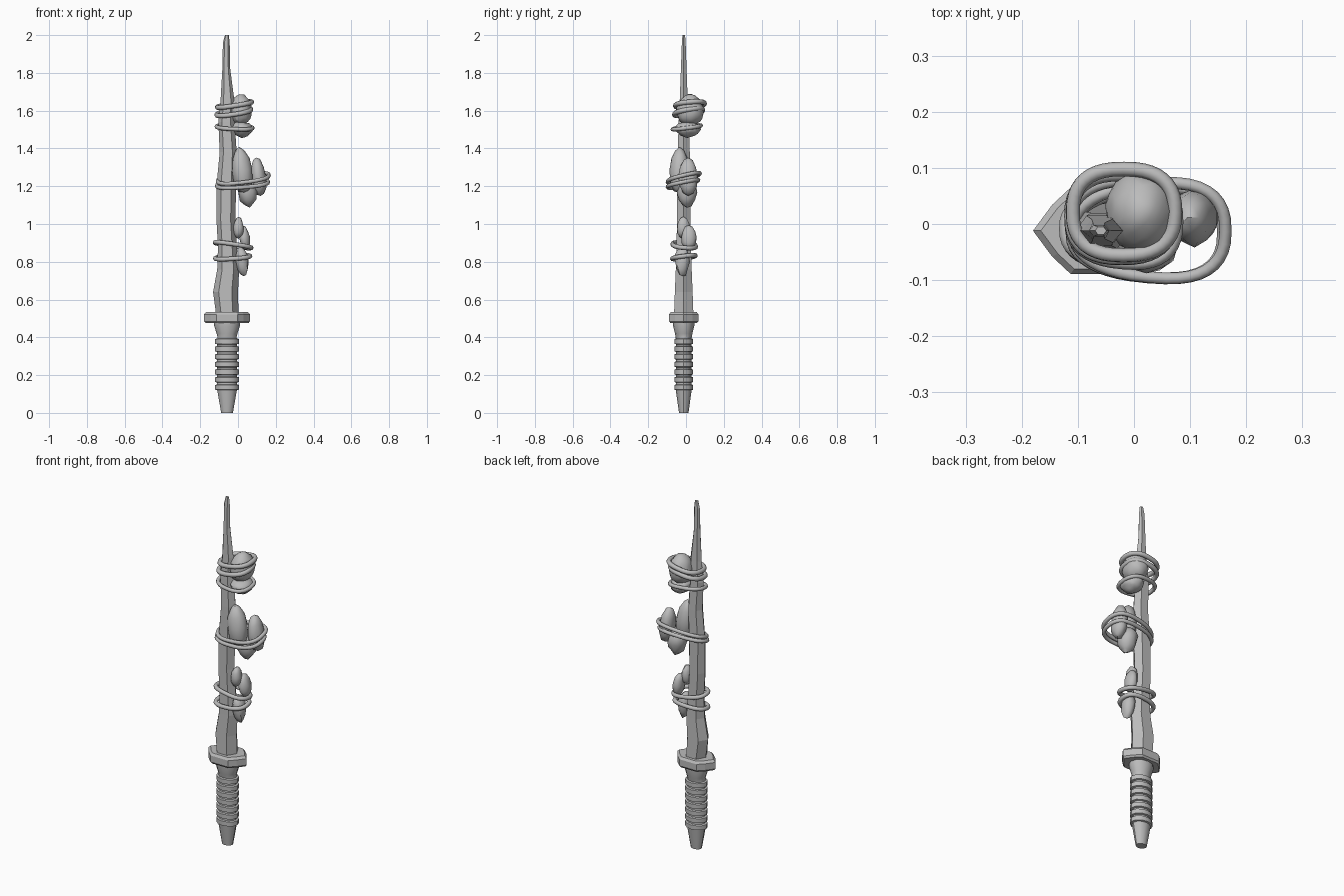
import bpy, bmesh, random
from math import cos, sin, pi
from mathutils import Vector, Matrix

if "Cube" in bpy.data.objects:
    bpy.data.objects.remove(bpy.data.objects["Cube"])

grey = bpy.data.materials.new("plain grey")
grey.use_nodes = True
COLOUR = (0.5, 0.5, 0.5, 1)
grey.diffuse_color = COLOUR
grey.node_tree.nodes["Principled BSDF"].inputs["Base Color"].default_value = COLOUR

CX, CY = -0.058, -0.012  # axis of the handle


def finish(name, bm, smooth=None):
    bmesh.ops.recalc_face_normals(bm, faces=bm.faces)
    mesh = bpy.data.meshes.new(name)
    bm.to_mesh(mesh)
    bm.free()
    mesh.materials.append(grey)
    ob = bpy.data.objects.new(name, mesh)
    bpy.context.collection.objects.link(ob)
    if smooth is not None:
        bpy.ops.object.select_all(action='DESELECT')
        ob.select_set(True)
        bpy.context.view_layer.objects.active = ob
        bpy.ops.object.shade_smooth_by_angle(angle=smooth)
    return ob


def loft(name, section, stations, smooth=None):
    """Skin a unit cross-section through (z, centre x, half width, half depth)."""
    bm = bmesh.new()
    rings = [[bm.verts.new((x + a * w, CY + b * d, z)) for a, b in section]
             for z, x, w, d in stations]
    n = len(section)
    for low, high in zip(rings, rings[1:]):
        for i in range(n):
            bm.faces.new((low[i], low[(i + 1) % n], high[(i + 1) % n], high[i]))
    bm.faces.new(rings[0])
    bm.faces.new(rings[-1])
    return finish(name, bm, smooth)


def polygon(n):
    return [(cos(2 * pi * i / n), sin(2 * pi * i / n)) for i in range(n)]


# Crooked six-sided blade
hexagon = [(1, 0), (0.5, 1), (-0.55, 1), (-1, 0), (-0.55, -1), (0.5, -1)]
loft("blade", hexagon, [
    (0.50, -0.055, 0.058, 0.052), (0.64, -0.066, 0.066, 0.047),
    (0.76, -0.052, 0.058, 0.042), (0.88, -0.056, 0.050, 0.038),
    (1.02, -0.064, 0.050, 0.036), (1.20, -0.062, 0.052, 0.034),
    (1.38, -0.052, 0.045, 0.032), (1.54, -0.061, 0.043, 0.027),
    (1.66, -0.056, 0.036, 0.021), (1.82, -0.062, 0.021, 0.015),
    (1.96, -0.062, 0.018, 0.010), (2.00, -0.059, 0.010, 0.007)])

# Pointed guard with chamfered rims
guard_shape = [(1, 0), (0.72, 0.6), (0.45, 1), (-0.45, 1), (-0.72, 0.6),
               (-1, 0), (-0.72, -0.6), (-0.45, -1), (0.45, -1), (0.72, -0.6)]
loft("guard", guard_shape, [
    (0.475, CX, 0.113, 0.070), (0.485, CX, 0.122, 0.077),
    (0.522, CX, 0.122, 0.077), (0.535, CX, 0.108, 0.068)])

# Handle: pommel, ribbed grip and flared collar in one turned profile
handle = [(0.0, 0.031, 0.025), (0.12, 0.052, 0.042)]
for i in range(7):
    z = 0.12 + i * 0.0405
    handle += [(z, 0.052, 0.041), (z + 0.003, 0.063, 0.050),
               (z + 0.028, 0.063, 0.050), (z + 0.031, 0.052, 0.041)]
handle += [(0.40, 0.050, 0.043), (0.42, 0.055, 0.046), (0.46, 0.068, 0.056), (0.48, 0.068, 0.056)]
loft("handle", polygon(12), [(z, CX, w, d) for z, w, d in handle], 0.6)


def stone(name, centre, size, seed, rough=0.1, taper=0.0, tilt=0.0, detail=2):
    """Irregular stone; positive taper narrows the top."""
    rng = random.Random(seed)
    bm = bmesh.new()
    bmesh.ops.create_icosphere(bm, subdivisions=detail, radius=1)
    for v in bm.verts:
        v.co *= 1 + rng.uniform(-rough, rough)
        k = 1 - taper * v.co.z
        v.co = Vector((v.co.x * size[0] * k, v.co.y * size[1] * k, v.co.z * size[2]))
    bm.transform(Matrix.Translation(centre) @ Matrix.Rotation(tilt, 4, 'Y'))
    return finish(name, bm, 0.7)


# Three clusters of stones along the blade's left edge
stone("upper_round_stone", (0.012, 0.022, 1.605), (0.062, 0.073, 0.082), 1, 0.04, 0.1, 0.1, 3)
stone("upper_small_stone", (0.020, 0.010, 1.500), (0.056, 0.066, 0.042), 2, 0.05, -0.2, 0.1, 3)
stone("middle_long_stone", (0.022, -0.035, 1.285), (0.054, 0.054, 0.125), 3, 0.05, 0.15, -0.12)
stone("middle_side_stone", (0.108, 0.012, 1.250), (0.040, 0.052, 0.105), 4, 0.05, 0.1, -0.12)
stone("middle_low_stone", (0.050, 0.005, 1.165), (0.052, 0.052, 0.078), 5, 0.08, -0.15, -0.15)
stone("lower_top_stone", (0.002, -0.014, 0.980), (0.028, 0.036, 0.056), 6, 0.08, 0.1)
stone("lower_side_stone", (0.034, 0.015, 0.930), (0.029, 0.042, 0.068), 7, 0.08, 0.1, -0.15)
stone("lower_bottom_stone", (0.022, -0.020, 0.800), (0.034, 0.040, 0.080), 8, 0.08, -0.1, -0.1)


def wire(name, x, y, rx, ry, z, rise_x=0.0, rise_y=0.0, pinch=0.0, radius=0.013):
    """Closed tilted loop of round wire; pinch narrows the blade side."""
    curve = bpy.data.curves.new(name, 'CURVE')
    curve.dimensions = '3D'
    curve.bevel_depth = radius
    curve.bevel_resolution = 2
    spline = curve.splines.new('POLY')
    count = 40
    spline.points.add(count - 1)
    for i, p in enumerate(spline.points):
        c, s = cos(2 * pi * i / count), sin(2 * pi * i / count)
        a = abs(c) ** 0.8 * (1 if c > 0 else -1)
        b = abs(s) ** 0.8 * (1 if s > 0 else -1)
        p.co = (x + (rx - radius) * a, y + (ry - radius) * b * (1 + pinch * a),
                z + rise_x * a + rise_y * b, 1)
    spline.use_cyclic_u = True
    spline.use_smooth = True
    curve.materials.append(grey)
    ob = bpy.data.objects.new(name, curve)
    bpy.context.collection.objects.link(ob)


# Wire bindings, two turns around each cluster and one around the small stone
wire("upper_wire_a", -0.018, 0.021, 0.104, 0.090, 1.632, 0.014, 0.006)
wire("upper_wire_b", -0.022, 0.014, 0.103, 0.088, 1.592, 0.014, 0.012)
wire("upper_wire_c", -0.018, 0.004, 0.106, 0.085, 1.512, -0.004, 0.010, 0.1, 0.011)
wire("middle_wire_a", 0.028, -0.012, 0.146, 0.094, 1.242, 0.016, 0.022, 0.15, 0.011)
wire("middle_wire_b", 0.024, -0.016, 0.146, 0.090, 1.212, 0.010, 0.018, 0.15, 0.011)
wire("lower_wire_a", -0.026, -0.009, 0.108, 0.073, 0.888, -0.014, -0.006, 0.05, 0.012)
wire("lower_wire_b", -0.028, -0.011, 0.104, 0.073, 0.824, 0.006, 0.008, 0.05, 0.012)
